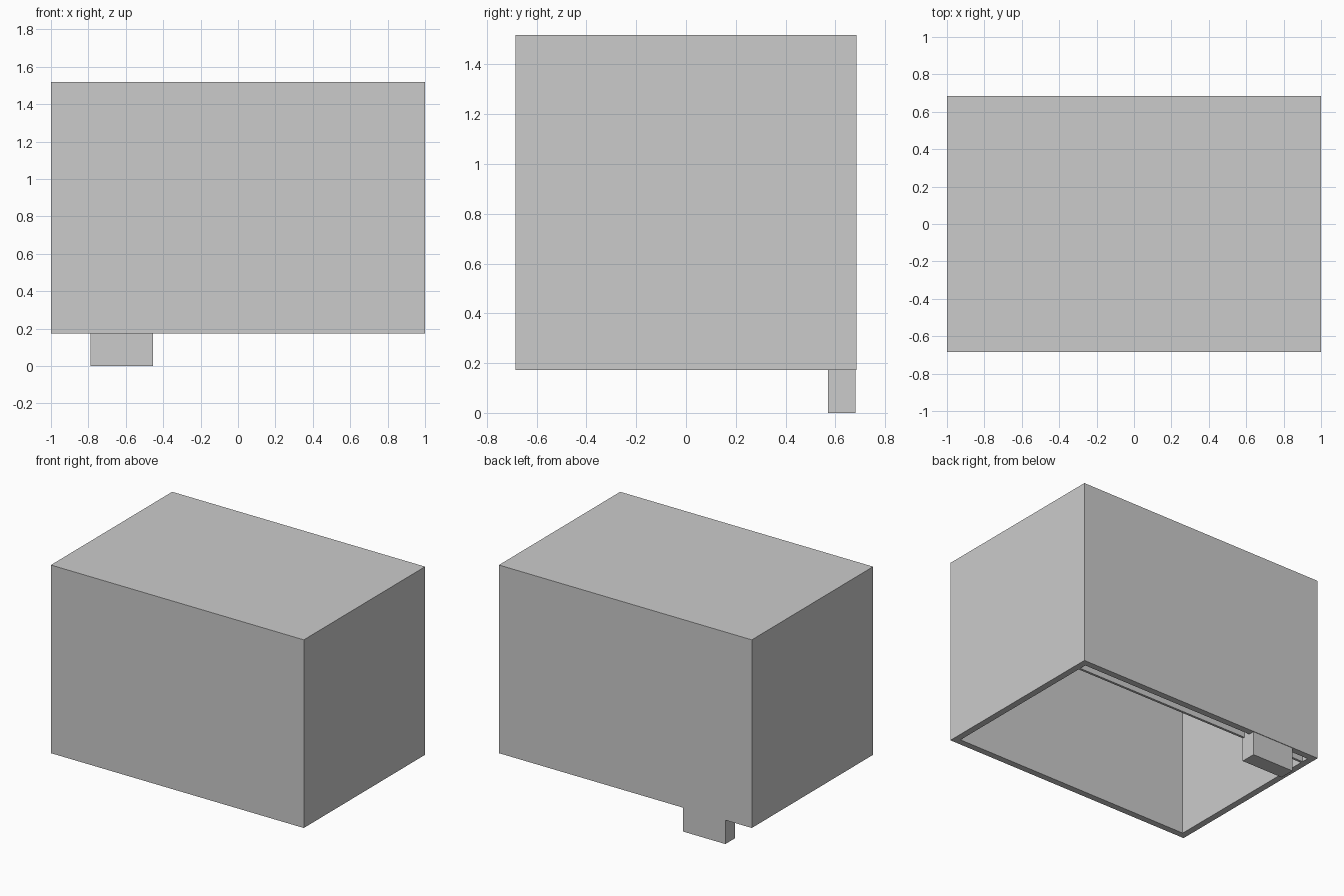
import bpy, bmesh

if "Cube" in bpy.data.objects:
    bpy.data.objects.remove(bpy.data.objects["Cube"])

W, D = 2.0, 1.37          # outer width and depth
Z0, Z1 = 0.173, 1.518     # underside rim and top
T = 0.047                 # wall thickness


def box(name, lo, hi, open_bottom=False):
    """Axis-aligned box between two corners, optionally without its bottom face."""
    bm = bmesh.new()
    bmesh.ops.create_cube(bm, size=1)
    for v in bm.verts:
        v.co = [(a + b) / 2 + c * (b - a) for a, b, c in zip(lo, hi, v.co)]
    if open_bottom:
        bottom = [f for f in bm.faces if f.normal.z < -0.5]
        bmesh.ops.delete(bm, geom=bottom, context='FACES_ONLY')
    mesh = bpy.data.meshes.new(name)
    bm.to_mesh(mesh)
    bm.free()
    obj = bpy.data.objects.new(name, mesh)
    bpy.context.collection.objects.link(obj)
    return obj


# Hollow housing, open underneath
housing = box("housing", (-W / 2, -D / 2, Z0), (W / 2, D / 2, Z1), open_bottom=True)
wall = housing.modifiers.new("wall", 'SOLIDIFY')
wall.thickness = T
wall.offset = -1
wall.use_even_offset = True

# Thin inner panel, leaving a narrow slot in front of the back wall
box("inner_panel", (-W / 2 + T, 0.57, Z0), (W / 2 - T, 0.587, Z1 - T))

# Small block hanging below the back edge, reaching up into the slot
box("bottom_block", (-0.788, 0.57, 0.0), (-0.454, 0.681, Z0 + 0.05))
